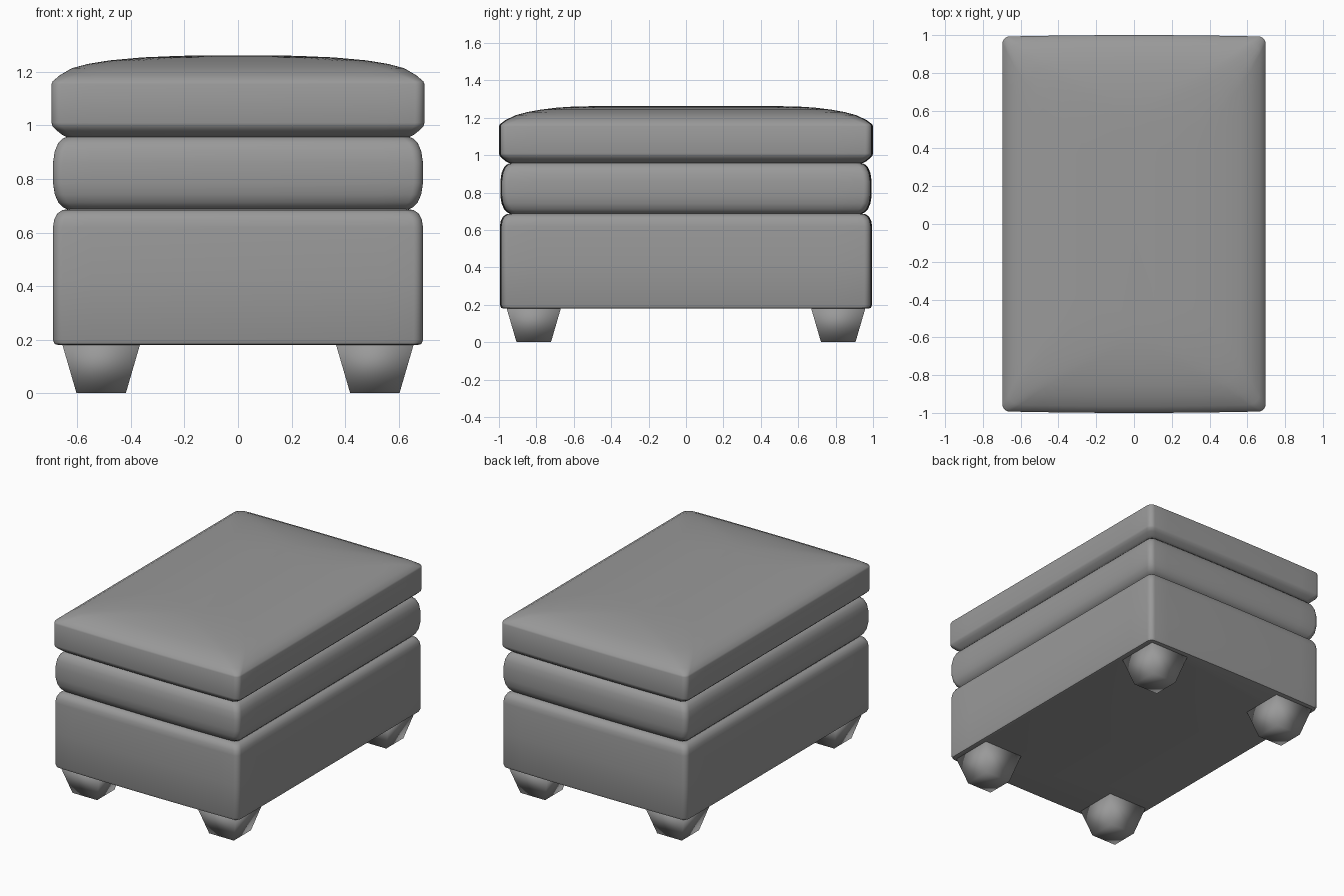
import bpy
import bmesh
from math import cos, sin, pi, radians

if "Cube" in bpy.data.objects:
    bpy.data.objects.remove(bpy.data.objects["Cube"])

# Dark grey upholstery
fabric = bpy.data.materials.new("dark_grey")
fabric.diffuse_color = (0.32, 0.32, 0.32, 1)
fabric.use_nodes = True
fabric.node_tree.nodes["Principled BSDF"].inputs["Base Color"].default_value = fabric.diffuse_color


def ring(hx, hy, r, bow):
    """Rounded rectangle outline whose short ends bow out slightly."""
    pts = []
    for k, (sx, sy) in enumerate([(1, 1), (-1, 1), (-1, -1), (1, -1)]):
        for i in range(7):
            a = k * pi / 2 + i * pi / 12
            pts.append((sx * (hx - r) + r * cos(a), sy * (hy - r) + r * sin(a)))
    out = []
    for i, (x, y) in enumerate(pts):
        out.append((x, y))
        if i % 7 == 6:
            x2, y2 = pts[(i + 1) % len(pts)]
            out += [(x + (x2 - x) * t / 12, y + (y2 - y) * t / 12) for t in range(1, 12)]
    return [(x, y - (bow if y > 0 else -bow) * (x / hx) ** 2 * min(1, abs(y) / (hy - r)))
            for x, y in out]


def loft(name, sections, angle=40):
    """Skin a stack of (half x, half y, z, corner radius) outlines and cap both ends."""
    bm = bmesh.new()
    rings = [[bm.verts.new((x, y, z)) for x, y in ring(hx, hy, r, 0.008)]
             for hx, hy, z, r in sections]
    n = len(rings[0])
    for a, b in zip(rings, rings[1:]):
        for i in range(n):
            j = (i + 1) % n
            bm.faces.new((a[i], a[j], b[j], b[i]))
    bm.faces.new(rings[0][::-1])
    bm.faces.new(rings[-1])
    finish(name, bm, angle)


def finish(name, bm, angle):
    bmesh.ops.recalc_face_normals(bm, faces=bm.faces)
    mesh = bpy.data.meshes.new(name)
    bm.to_mesh(mesh)
    bm.free()
    mesh.materials.append(fabric)
    ob = bpy.data.objects.new(name, mesh)
    bpy.context.collection.objects.link(ob)
    bpy.ops.object.select_all(action='DESELECT')
    ob.select_set(True)
    bpy.context.view_layer.objects.active = ob
    bpy.ops.object.shade_smooth_by_angle(angle=radians(angle))


def inset(hx, hy, profile, r=0.035):
    return [(hx - d, hy - d, z, r) for d, z in profile]


# Upholstered base box
loft("base", inset(0.691, 0.995, [
    (0.02, 0.18), (0.006, 0.184), (0.0, 0.2), (0.0, 0.42), (0.0, 0.62),
    (0.005, 0.65), (0.017, 0.672), (0.035, 0.684), (0.06, 0.688)]))

# Middle cushion with rounded sides
loft("middle_cushion", inset(0.691, 0.993, [
    (0.06, 0.684), (0.038, 0.694), (0.02, 0.712), (0.007, 0.742), (0.0, 0.785),
    (0.0, 0.86), (0.007, 0.905), (0.02, 0.935), (0.038, 0.952), (0.06, 0.96)]))

# Crowned seat cushion
loft("seat_cushion",
     inset(0.696, 1.0, [(0.055, 0.957), (0.038, 0.966), (0.018, 0.982), (0.003, 0.997),
                        (0.0, 1.01), (0.0, 1.155), (0.004, 1.165)])
     + [(0.665, 0.965, 1.188, 0.06), (0.62, 0.91, 1.214, 0.09),
        (0.56, 0.85, 1.23, 0.12), (0.48, 0.78, 1.243, 0.16),
        (0.36, 0.69, 1.254, 0.2), (0.22, 0.6, 1.26, 0.2), (0.1, 0.5, 1.262, 0.1)])

# Four tapered square legs, softly shaded
for side, sx in (("left", -1), ("right", 1)):
    for end, sy in (("front", -1), ("back", 1)):
        bm = bmesh.new()
        bmesh.ops.create_cube(bm, size=2)
        for v in bm.verts:
            h = 0.146 if v.co.z > 0 else 0.092
            v.co = (sx * 0.511 + v.co.x * h, sy * 0.814 + v.co.y * h,
                    0.185 if v.co.z > 0 else 0)
        finish(f"{end}_{side}_leg", bm, 180)
